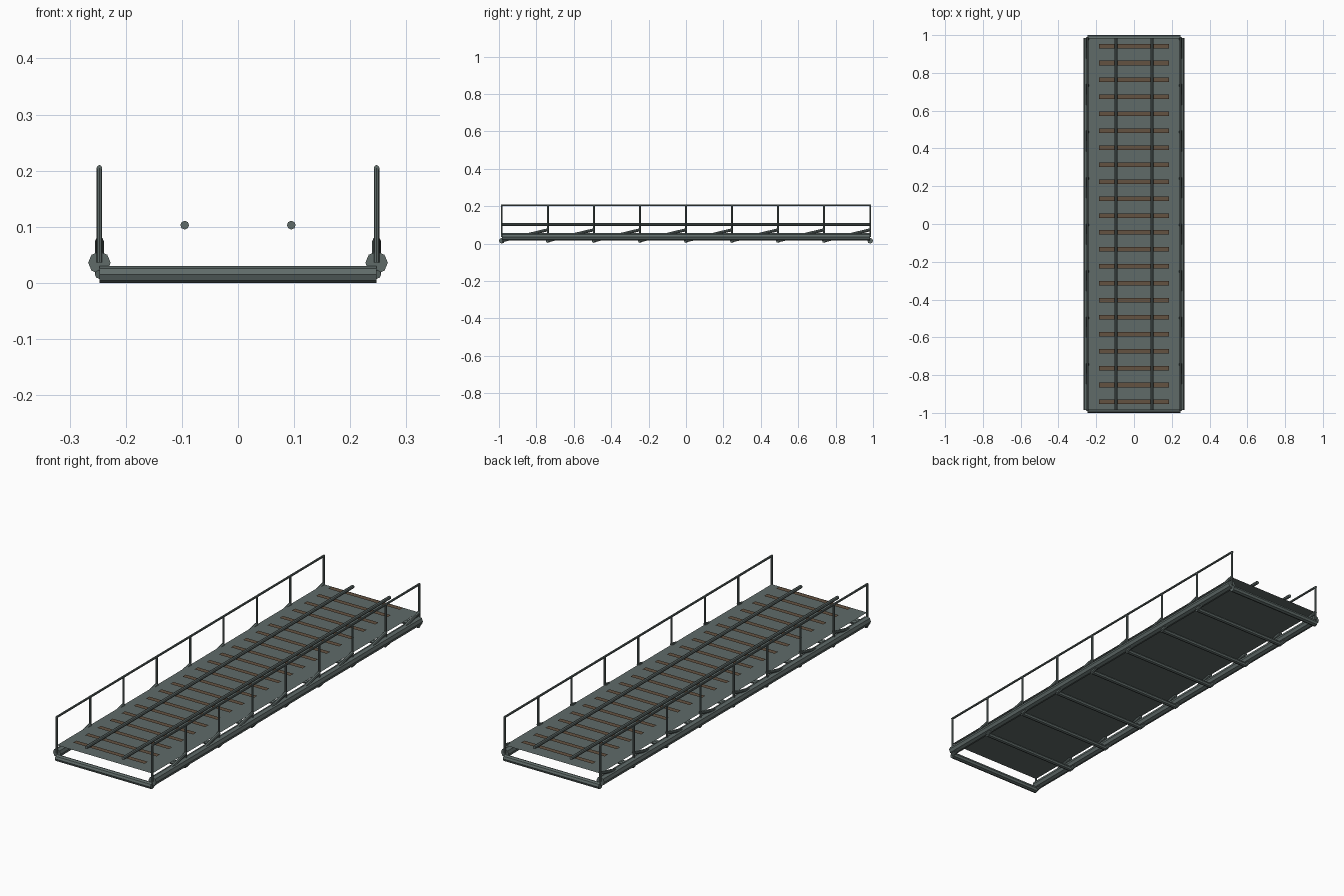
import bpy, math
from mathutils import Vector

if "Cube" in bpy.data.objects:
    bpy.data.objects.remove(bpy.data.objects["Cube"])


def material(name, rgb):
    m = bpy.data.materials.new(name)
    m.diffuse_color = (*rgb, 1)
    m.use_nodes = True
    m.node_tree.nodes["Principled BSDF"].inputs["Base Color"].default_value = m.diffuse_color
    return m


STEEL = material("grey green steel", (0.115, 0.147, 0.141))
WOOD = material("brown timber", (0.127, 0.084, 0.053))


def tube(name, a, b, r, sides=8):
    """Low-poly closed tube between two points."""
    a, b = Vector(a), Vector(b)
    d = b - a
    bpy.ops.mesh.primitive_cylinder_add(vertices=sides, radius=r, depth=d.length,
                                        location=(a + b) / 2)
    o = bpy.context.object
    o.rotation_euler = d.to_track_quat('Z', 'Y').to_euler()
    o.name = name
    o.data.materials.append(STEEL)
    return o


def sheet(name, w, l, y, z, mat):
    """Flat single-sheet rectangle."""
    me = bpy.data.meshes.new(name)
    x, h = w / 2, l / 2
    me.from_pydata([(-x, y - h, z), (x, y - h, z), (x, y + h, z), (-x, y + h, z)],
                   [], [(0, 1, 2, 3)])
    me.materials.append(mat)
    o = bpy.data.objects.new(name, me)
    bpy.context.collection.objects.link(o)
    return o


HX, HY = 0.247, 0.985
BAYS = 8
stations = [-HY + 2 * HY * i / BAYS for i in range(BAYS + 1)]

# deck sheet and sleepers
sheet("deck", 2 * HX, 2 * HY, 0, 0.073, STEEL)
for i in range(22):
    sheet("sleeper", 0.37, 0.024, -0.942 + 1.884 * i / 21, 0.09, WOOD)

# running rails
for x in (-0.095, 0.095):
    tube("track_rail", (x, -HY, 0.103), (x, HY, 0.103), 0.0078)

# cross beams, heavier at the two ends
for i, y in enumerate(stations):
    end = i in (0, BAYS)
    tube("end_beam" if end else "cross_beam", (-HX, y, 0.015), (HX, y, 0.015),
         0.015 if end else 0.011)

# side frames: girder, posts, handrail and diagonal braces
for x in (-HX, HX):
    tube("side_girder", (x, -HY, 0.036), (x, HY, 0.036), 0.02)
    tube("handrail", (x, -HY - 0.004, 0.205), (x, HY + 0.004, 0.205), 0.005)
    for y in stations:
        tube("railing_post", (x, y, 0.036), (x, y, 0.205), 0.005)
    for y0, y1 in zip(stations, stations[1:]):
        tube("diagonal_brace", (x, y0, 0.015), (x, y1, 0.074), 0.008)
